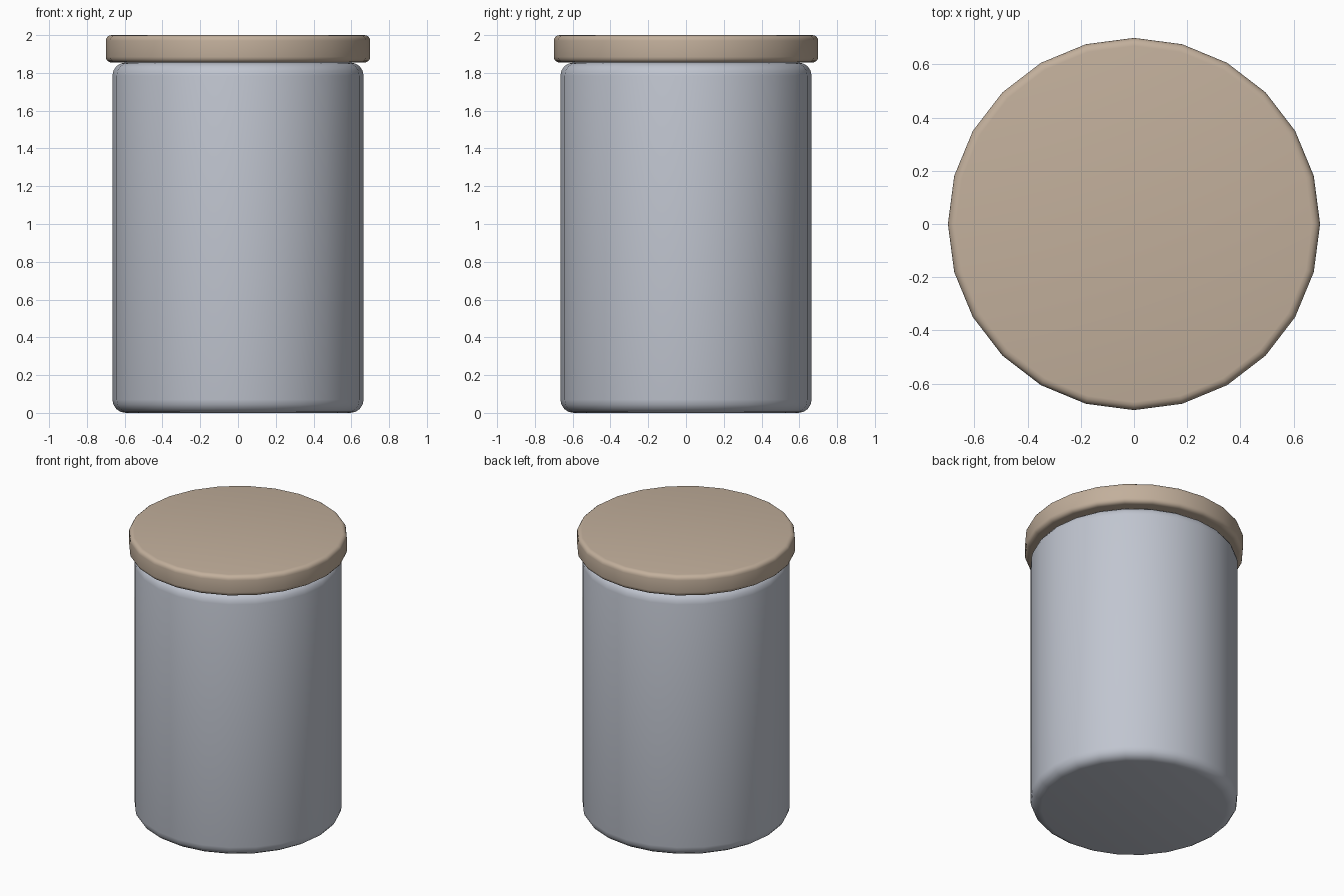
import bpy
import math

cube = bpy.data.objects.get("Cube")
if cube:
    bpy.data.objects.remove(cube, do_unlink=True)


def flat_colour(name, rgb):
    mat = bpy.data.materials.new(name)
    mat.use_nodes = True
    mat.diffuse_color = (*rgb, 1)
    bsdf = next(n for n in mat.node_tree.nodes if n.type == "BSDF_PRINCIPLED")
    bsdf.inputs["Base Color"].default_value = (*rgb, 1)
    return mat


def rounded_cylinder(name, radius, bottom, top, rounding, mat):
    """Upright cylinder with softened rims."""
    bpy.ops.mesh.primitive_cylinder_add(
        vertices=24, radius=radius, depth=top - bottom,
        location=(0, 0, (bottom + top) / 2))
    obj = bpy.context.object
    obj.name = name
    obj.data.materials.append(mat)
    bevel = obj.modifiers.new("soft_rims", "BEVEL")
    bevel.width = rounding
    bevel.segments = 4
    bevel.limit_method = "ANGLE"
    bevel.angle_limit = math.radians(40)
    bpy.ops.object.modifier_apply(modifier=bevel.name)
    bpy.ops.object.shade_smooth_by_angle(angle=math.radians(40))
    return obj


grey = flat_colour("pale_grey_ceramic", (0.53, 0.56, 0.63))
tan = flat_colour("tan_wood", (0.54, 0.43, 0.33))

# Jar body, with the lid resting on its top
rounded_cylinder("jar_body", 0.665, 0, 1.855, 0.07, grey)
rounded_cylinder("lid", 0.7, 1.855, 2, 0.03, tan)
